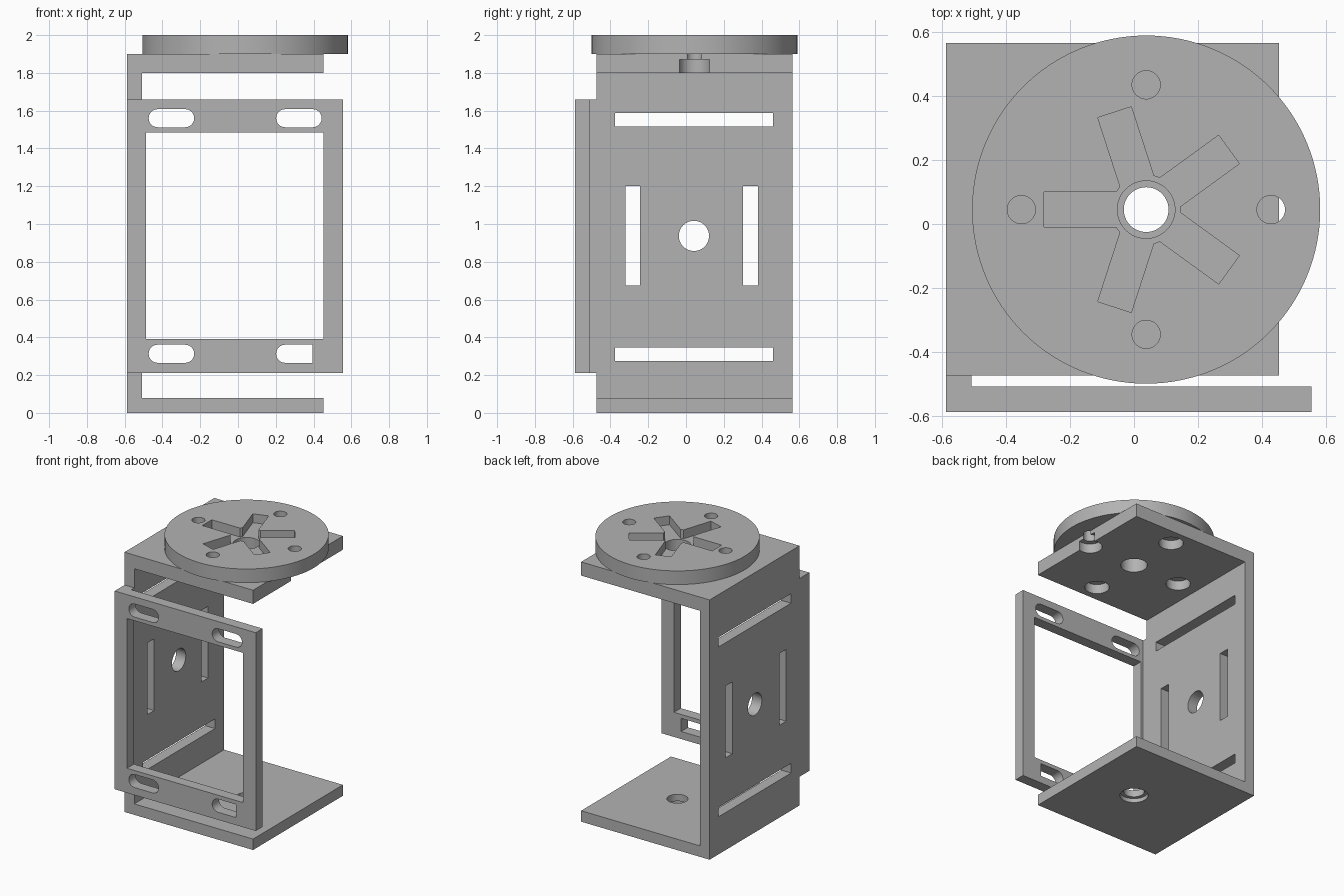
import bpy
from math import radians, pi
from mathutils import Matrix, Vector

old = bpy.data.objects.get("Cube")
if old:
    bpy.data.objects.remove(old, do_unlink=True)

grey = bpy.data.materials.new("plain grey")
grey.use_nodes = True
grey.diffuse_color = (0.45, 0.45, 0.45, 1)
grey.node_tree.nodes["Principled BSDF"].inputs["Base Color"].default_value = (0.45, 0.45, 0.45, 1)


def finish(name):
    ob = bpy.context.object
    ob.name = name
    ob.data.materials.append(grey)
    return ob


def box(name, xs, ys, zs):
    """Box given by its extent along each axis."""
    bpy.ops.mesh.primitive_cube_add(size=1)
    ob = finish(name)
    lo, hi = (Vector(v) for v in zip(xs, ys, zs))
    ob.data.transform(Matrix.Translation((lo + hi) / 2) @ Matrix.Diagonal((hi - lo).to_4d()))
    return ob


def cylinder(name, centre, radius, depth, axis="Z", sides=48):
    bpy.ops.mesh.primitive_cylinder_add(vertices=sides, radius=radius, depth=depth)
    ob = finish(name)
    turn = {"X": Matrix.Rotation(pi / 2, 4, "Y"), "Y": Matrix.Rotation(pi / 2, 4, "X"),
            "Z": Matrix.Identity(4)}[axis]
    ob.data.transform(Matrix.Translation(centre) @ turn)
    return ob


def combine(ob, other, operation="DIFFERENCE"):
    """Apply a boolean and discard the helper."""
    other.hide_render = True
    mod = ob.modifiers.new("boolean", "BOOLEAN")
    mod.operation, mod.solver, mod.object = operation, "EXACT", other
    bpy.context.view_layer.objects.active = ob
    bpy.ops.object.modifier_apply(modifier=mod.name)
    bpy.data.objects.remove(other, do_unlink=True)


def smooth(ob):
    bpy.ops.object.select_all(action="DESELECT")
    ob.select_set(True)
    bpy.context.view_layer.objects.active = ob
    bpy.ops.object.shade_smooth_by_angle(angle=radians(30))


CX, CY = 0.038, 0.045       # turning axis
HOLE_RING = 0.39            # distance of the screw holes from the axis
ring = [(CX + HOLE_RING, CY), (CX - HOLE_RING, CY), (CX, CY + HOLE_RING), (CX, CY - HOLE_RING)]
WALL = (-0.587, -0.508)
PLATE_X, PLATE_Y = (-0.587, 0.453), (-0.473, 0.565)

# C-shaped bracket: wall with top and bottom plates
bracket = box("bracket", PLATE_X, PLATE_Y, (0, 1.9))
combine(bracket, box("inside", (WALL[1], 1), (-1, 1), (0.08, 1.8)))

# Front frame, joined to the wall by a narrow web
frame = box("front_frame", (-0.587, 0.555), (-0.587, -0.508), (0.21, 1.66))
combine(frame, box("opening", (-0.487, 0.453), (-1, 0), (0.39, 1.485)))
for x in (-0.425, 0.25):
    for z in (0.313, 1.56):
        slot = box("slot", (x, x + 0.145), (-0.7, -0.4), (z - 0.048, z + 0.048))
        for end in (x, x + 0.145):
            combine(slot, cylinder("end", (end, -0.55, z), 0.048, 0.3, "Y", 32), "UNION")
        combine(frame, slot)
combine(bracket, box("web", WALL, (-0.509, -0.4), (0.21, 1.66)), "UNION")

# Wall slots and central hole
for z in (0.275, 1.517):
    combine(bracket, box("slot", (-0.7, -0.4), (-0.375, 0.46), (z, z + 0.07)))
for y in (-0.32, 0.303):
    combine(bracket, box("slot", (-0.7, -0.4), (y, y + 0.077), (0.675, 1.2)))
combine(bracket, cylinder("hole", (-0.55, 0.042, 0.937), 0.08, 0.3, "X"))

# Bottom plate hole, wider underneath
combine(bracket, cylinder("hole", (CX, CY, 0.05), 0.07, 0.3))
combine(bracket, cylinder("recess", (CX, CY, 0), 0.095, 0.06))

# Top plate holes, wider underneath
combine(bracket, cylinder("hole", (CX, CY, 1.85), 0.09, 0.3))
for x, y in ring:
    combine(bracket, cylinder("hole", (x, y, 1.85), 0.044, 0.3))
    combine(bracket, cylinder("recess", (x, y, 1.82), 0.083, 0.1))

# Round disc with screw holes and a five-armed recess
disc = cylinder("disc", (CX, CY, 1.95), 0.544, 0.1, sides=128)
for x, y in ring:
    combine(disc, cylinder("hole", (x, y, 1.95), 0.044, 0.3))
FLOOR = 1.935
for i in range(5):
    arm = box("arm", (0, 0.32), (-0.055, 0.055), (FLOOR, 2.1))
    arm.data.transform(Matrix.Translation((CX, CY, 0)) @ Matrix.Rotation(pi + i * 2 * pi / 5, 4, "Z"))
    combine(disc, arm)
combine(disc, cylinder("hub", (CX, CY, FLOOR + 0.1), 0.108, 0.2))
combine(disc, cylinder("hole", (CX, CY, 1.95), 0.09, 0.3))

for ob in (bracket, frame, disc):
    smooth(ob)
